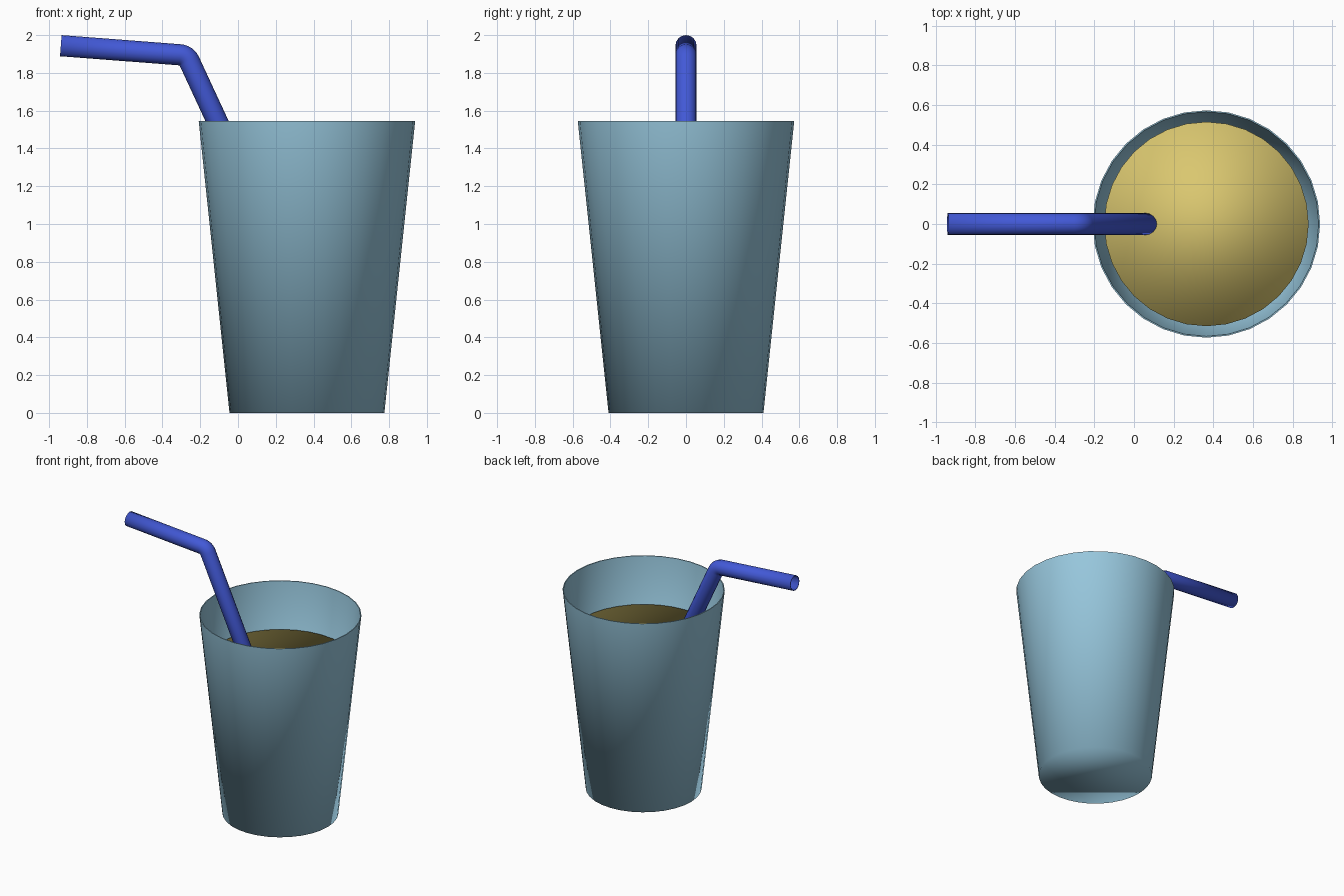
import bpy, bmesh
from math import sin, cos, pi, radians

if "Cube" in bpy.data.objects:
    bpy.data.objects.remove(bpy.data.objects["Cube"])

CX = 0.365      # cup axis
SIDES = 32


def material(name, rgb):
    m = bpy.data.materials.new(name)
    m.diffuse_color = (*rgb, 1)
    m.use_nodes = True
    m.node_tree.nodes["Principled BSDF"].inputs["Base Color"].default_value = m.diffuse_color
    return m


def lathe(name, profile, mat, sharp_rings=()):
    """Capped solid of revolution round the cup axis; profile is (radius, z)."""
    bm = bmesh.new()
    rings = [[bm.verts.new((CX + r * cos(2 * pi * i / SIDES), r * sin(2 * pi * i / SIDES), z))
              for i in range(SIDES)] for r, z in profile]
    for a, b in zip(rings, rings[1:]):
        for i in range(SIDES):
            j = (i + 1) % SIDES
            bm.faces.new((a[i], a[j], b[j], b[i]))
    bm.faces.new(rings[0][::-1])
    bm.faces.new(rings[-1])
    for f in bm.faces:
        f.smooth = True
    for k in sharp_rings:
        for i in range(SIDES):
            bm.edges.get((rings[k][i], rings[k][(i + 1) % SIDES])).smooth = False
    me = bpy.data.meshes.new(name)
    bm.to_mesh(me)
    bm.free()
    me.materials.append(mat)
    ob = bpy.data.objects.new(name, me)
    bpy.context.collection.objects.link(ob)
    return ob


# Thin tapered tumbler: outside, rim, inside, inner floor
lathe("cup", [(0.41, 0), (0.573, 1.545), (0.566, 1.545), (0.404, 0.012)],
      material("cup_blue", (0.31, 0.57, 0.72)), sharp_rings=(1, 2))

# Drink filling the cup
lathe("drink", [(0.39, 0.02), (0.515, 1.19)], material("drink_yellow", (0.70, 0.57, 0.16)))

# Bent straw: mouth end, rounded elbow, long leg down into the drink
R = 0.056
pivot, bend = (-0.312, 1.836), 0.06
path = [(-0.938, 1.944)]
for k in range(7):
    a = radians(85.5 - k * (85.5 - 25) / 6)
    path.append((pivot[0] + bend * cos(a), pivot[1] + bend * sin(a)))
path.append((0.545, 0.13))

cu = bpy.data.curves.new("straw", 'CURVE')
cu.dimensions = '3D'
cu.bevel_depth = R
cu.bevel_resolution = 6
sp = cu.splines.new('POLY')
sp.points.add(len(path) - 1)
for p, (x, z) in zip(sp.points, path):
    p.co = (x, 0, z, 1)
sp.use_smooth = True
cu.materials.append(material("straw_blue", (0.055, 0.10, 0.68)))
straw = bpy.data.objects.new("straw", cu)
bpy.context.collection.objects.link(straw)
wall = straw.modifiers.new("wall", 'SOLIDIFY')
wall.thickness = 0.006
wall.offset = -1
